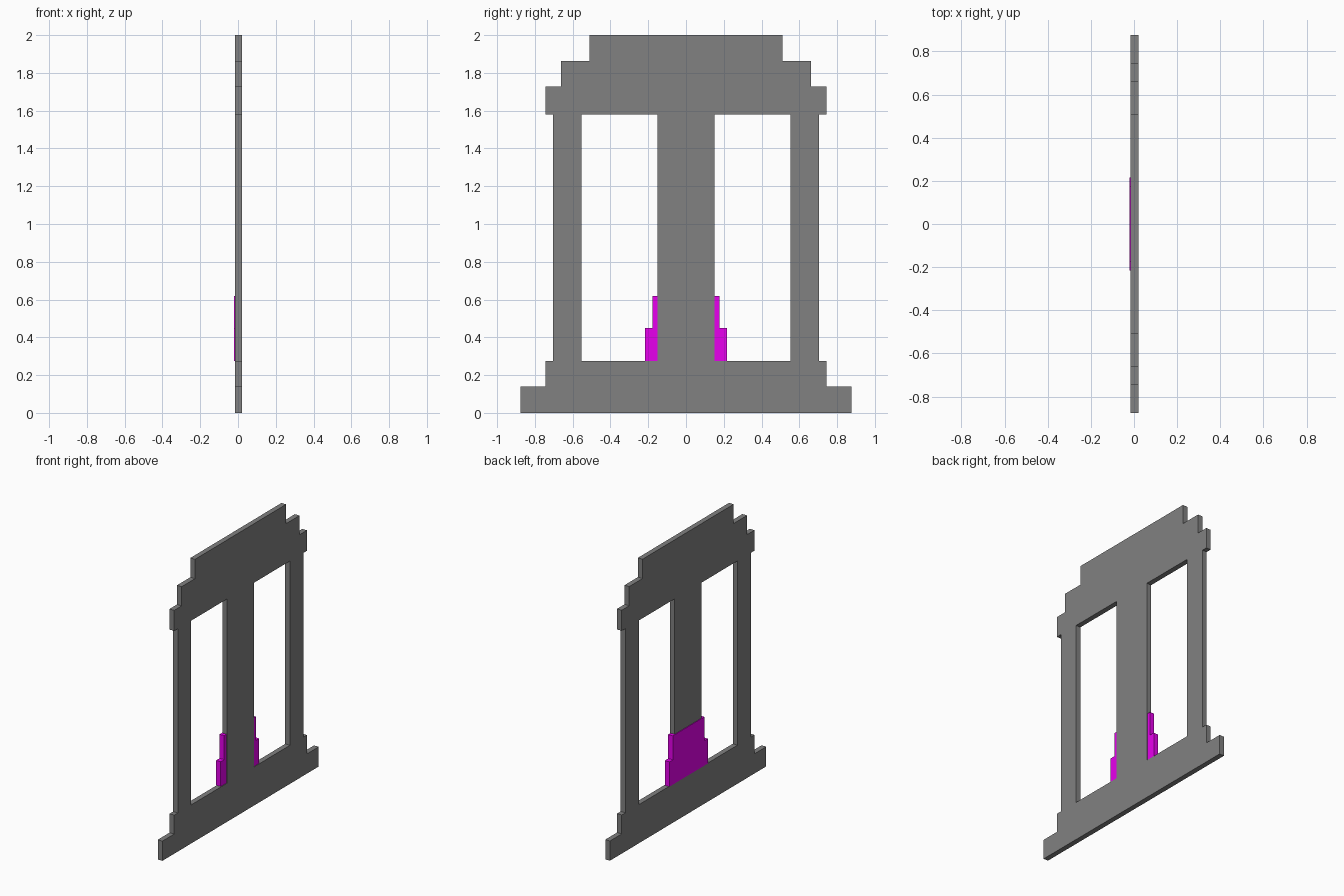
import bpy
from math import radians

if "Cube" in bpy.data.objects:
    bpy.data.objects.remove(bpy.data.objects["Cube"])


def mirrored(half):
    """Close a half outline (y >= 0, bottom to top) across the centre line."""
    return half + [(-y, z) for y, z in reversed(half)]


def plate(name, loops, x0, x1, color):
    """Flat plate in the YZ plane from an outline plus hole loops."""
    curve = bpy.data.curves.new(name, 'CURVE')
    curve.dimensions = '2D'
    curve.fill_mode = 'BOTH'
    curve.extrude = (x1 - x0) / 2
    for pts in loops:
        s = curve.splines.new('POLY')
        s.points.add(len(pts) - 1)
        for p, (y, z) in zip(s.points, pts):
            p.co = (y, z, 0, 1)
        s.use_cyclic_u = True
    ob = bpy.data.objects.new(name, curve)
    bpy.context.collection.objects.link(ob)
    ob.rotation_euler = (radians(90), 0, radians(90))
    ob.location.x = (x0 + x1) / 2
    bpy.ops.object.select_all(action='DESELECT')
    ob.select_set(True)
    bpy.context.view_layer.objects.active = ob
    bpy.ops.object.convert(target='MESH')
    ob = bpy.context.object
    for f in ob.data.polygons:
        f.use_smooth = False
    mat = bpy.data.materials.new(name + "_paint")
    mat.diffuse_color = color
    mat.use_nodes = True
    mat.node_tree.nodes["Principled BSDF"].inputs["Base Color"].default_value = mat.diffuse_color
    ob.data.materials.append(mat)


# Stepped frame with two tall window openings
outline = mirrored([(0.876, 0), (0.876, 0.14), (0.744, 0.14), (0.744, 0.274),
                    (0.704, 0.274), (0.704, 1.581), (0.744, 1.581),
                    (0.744, 1.727), (0.661, 1.727), (0.661, 1.863),
                    (0.511, 1.863), (0.511, 2.0)])
windows = [[(s * y, z) for y, z in ((0.151, 0.274), (0.553, 0.274),
                                    (0.553, 1.581), (0.151, 1.581))]
           for s in (1, -1)]
plate("frame", [outline] + windows, -0.0165, 0.02, (0.22, 0.22, 0.22, 1))

# Coloured stepped panel around the foot of the centre post
plate("post_foot_panel",
      [mirrored([(0.216, 0.274), (0.216, 0.45),
                 (0.177, 0.45), (0.177, 0.62)])],
      -0.0205, 0.0155, (0.8, 0.0, 0.85, 1))
